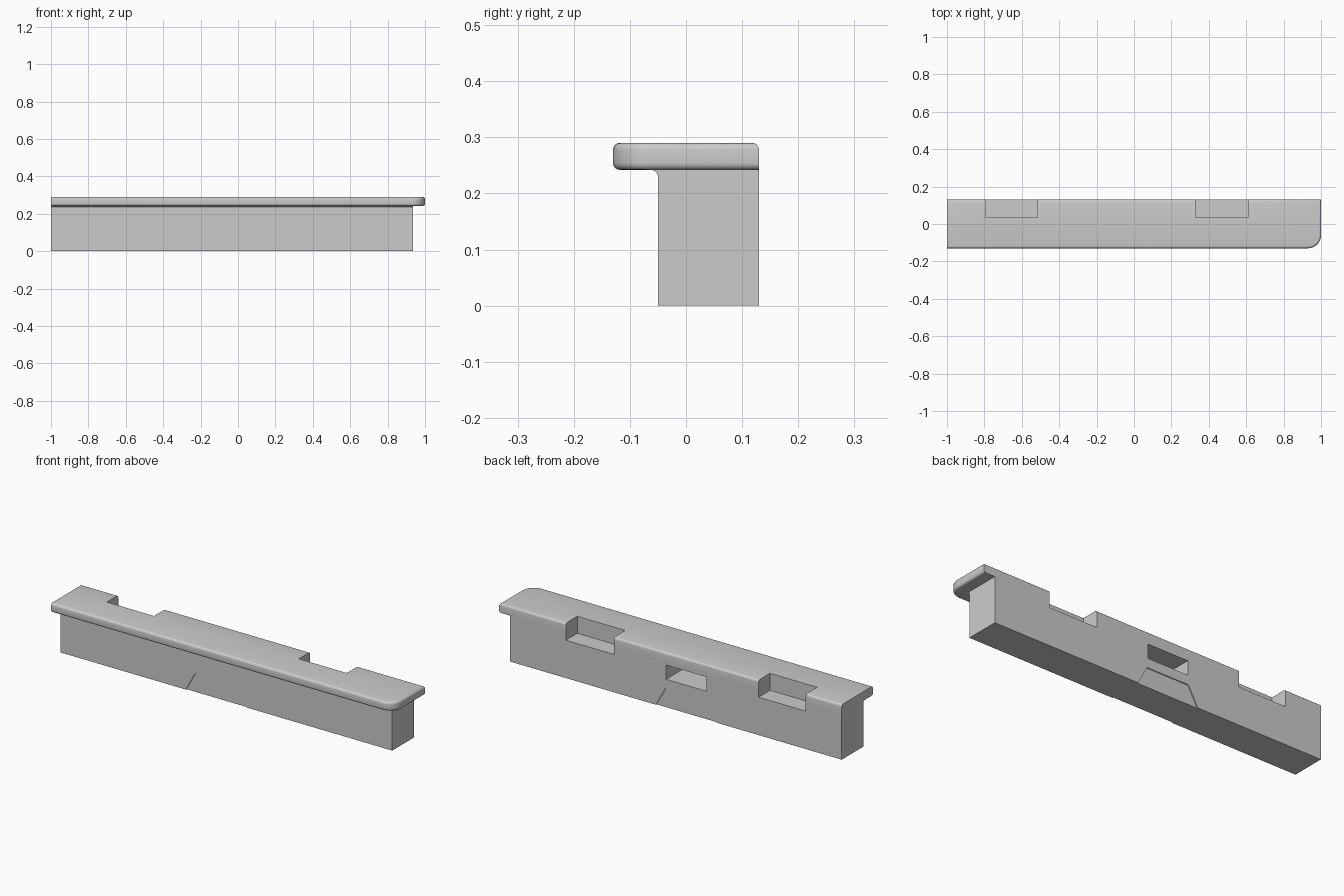
import bpy, bmesh, math
from mathutils import Vector

if "Cube" in bpy.data.objects:
    bpy.data.objects.remove(bpy.data.objects["Cube"])


def add_object(name, bm):
    bmesh.ops.recalc_face_normals(bm, faces=bm.faces)
    mesh = bpy.data.meshes.new(name)
    bm.to_mesh(mesh)
    bm.free()
    ob = bpy.data.objects.new(name, mesh)
    bpy.context.collection.objects.link(ob)
    return ob


def prism(points, offset):
    """Extrude a closed 3D outline along an offset."""
    bm = bmesh.new()
    face = bm.faces.new([bm.verts.new(p) for p in points])
    ext = bmesh.ops.extrude_face_region(bm, geom=[face])
    verts = [g for g in ext["geom"] if isinstance(g, bmesh.types.BMVert)]
    bmesh.ops.translate(bm, verts=verts, vec=Vector(offset))
    return bm


def box(x0, x1, y0, y1, z0, z1):
    return prism([(x0, y0, z0), (x1, y0, z0), (x1, y1, z0), (x0, y1, z0)], (0, 0, z1 - z0))


def cut(target, cutter):
    cutter.hide_render = True
    mod = target.modifiers.new("cut", 'BOOLEAN')
    mod.operation = 'DIFFERENCE'
    mod.solver = 'EXACT'
    mod.object = cutter
    bpy.context.view_layer.objects.active = target
    bpy.ops.object.modifier_apply(modifier=mod.name)


BACK, FRONT, SLAB_Z, TOP = 0.13, -0.13, 0.242, 0.29

# Main upright body
body = add_object("body", box(-1, 0.935, -0.05, BACK, 0, SLAB_Z))

# Overhanging top slab with one rounded front corner
r = 0.07
outline = [(-1, BACK), (-1, FRONT)]
for i in range(9):
    a = -math.pi / 2 + i * math.pi / 16
    outline.append((1 - r + r * math.cos(a), FRONT + r + r * math.sin(a)))
outline.append((1, BACK))
bm = prism([(x, y, SLAB_Z) for x, y in outline], (0, 0, TOP - SLAB_Z))


def rim(e):
    a, b = (v.co for v in e.verts)
    if abs(a.z - b.z) > 1e-5:
        return False
    if a.x < -0.99 and b.x < -0.99:
        return False
    on_back = a.y > BACK - 1e-4 and b.y > BACK - 1e-4
    return not (on_back and a.z < TOP - 1e-4)


bmesh.ops.bevel(bm, geom=[e for e in bm.edges if rim(e)], offset=0.012,
                segments=4, profile=0.5, affect='EDGES')
slab = add_object("top_slab", bm)

# Small fillet strip beneath the overhang
add_object("fillet_strip", prism(
    [(-1, -0.05, SLAB_Z), (-1, -0.06, SLAB_Z), (-1, -0.053, 0.238), (-1, -0.05, 0.231)],
    (1.935, 0, 0)))

cutters = []

# Two hinge notches through slab and body
for x0, x1 in ((-0.79, -0.515), (0.33, 0.61)):
    c = add_object("notch_cutter", box(x0, x1, 0.035, 0.2, 0.2, 0.35))
    cut(body, c)
    cut(slab, c)
    cutters.append(c)

# Deep pocket in the back
c = add_object("pocket_cutter", box(-0.21, 0.025, -0.035, 0.2, 0.15, 0.225))
cut(body, c)
cutters.append(c)

# Shallow trapezoid dents at the foot, front and back
for y0, y1 in ((-0.1, -0.045), (BACK - 0.005, 0.2)):
    c = add_object("dent_cutter", prism(
        [(-0.275, y0, -0.01), (0.09, y0, -0.01), (0.03, y0, 0.1), (-0.215, y0, 0.1)],
        (0, y1 - y0, 0)))
    cut(body, c)
    cutters.append(c)

for c in cutters:
    bpy.data.objects.remove(c, do_unlink=True)

# Smooth the rounded rim only
bpy.ops.object.select_all(action='DESELECT')
slab.select_set(True)
bpy.context.view_layer.objects.active = slab
bpy.ops.object.shade_smooth_by_angle(angle=math.radians(35))
